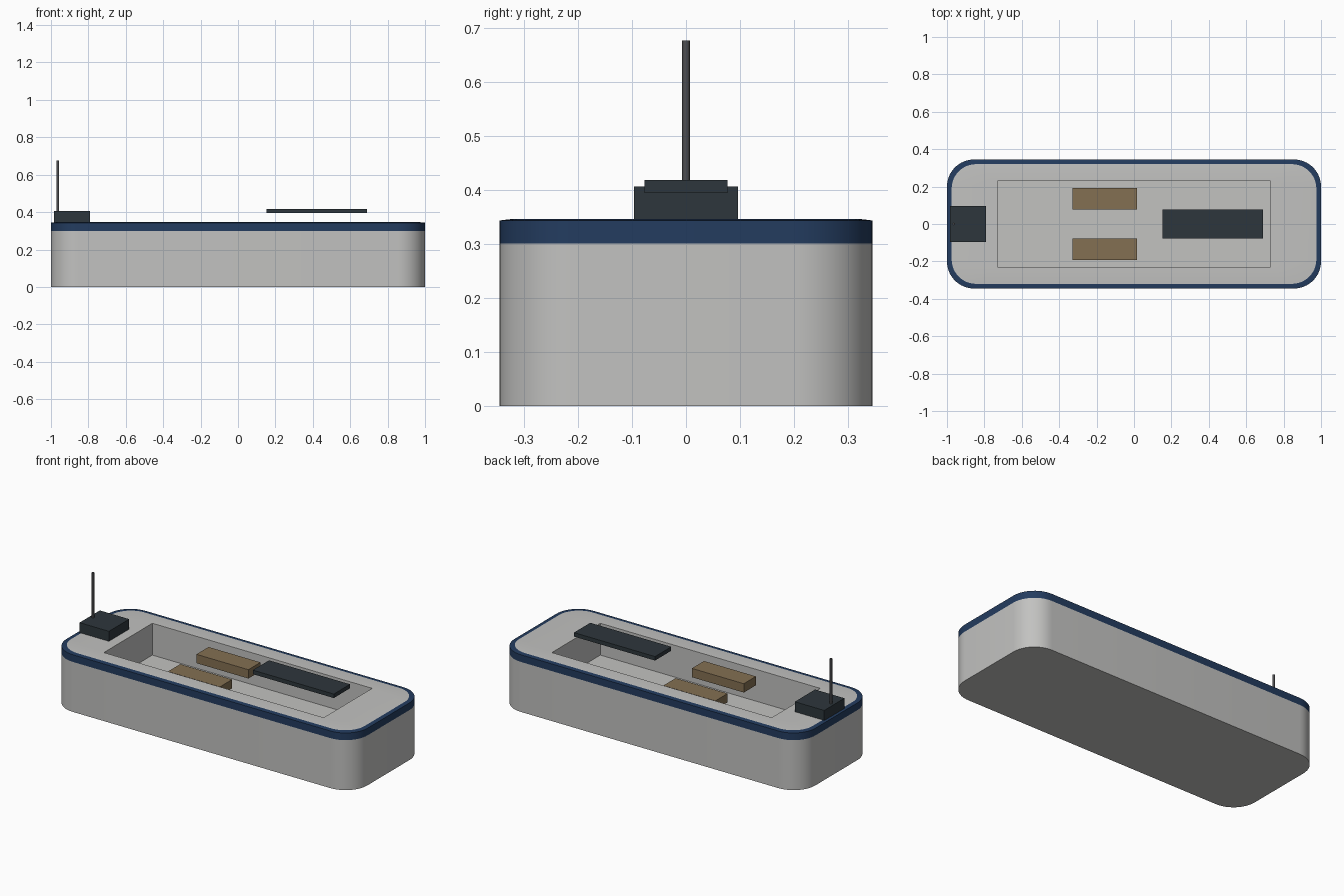
import bpy, bmesh, math

cube = bpy.data.objects.get("Cube")
if cube:
    bpy.data.objects.remove(cube, do_unlink=True)


def material(name, rgb):
    m = bpy.data.materials.new(name)
    m.use_nodes = True
    m.diffuse_color = (*rgb, 1)
    bsdf = next(n for n in m.node_tree.nodes if n.type == 'BSDF_PRINCIPLED')
    bsdf.inputs["Base Color"].default_value = (*rgb, 1)
    return m


GREY = material("hull grey", (0.54, 0.54, 0.53))
BLUE = material("rail blue", (0.017, 0.045, 0.115))
DARK = material("dark slate", (0.027, 0.037, 0.045))
TAN = material("seat tan", (0.23, 0.16, 0.085))
METAL = material("mast grey", (0.075, 0.075, 0.08))


def finish(bm, name, mats):
    bmesh.ops.recalc_face_normals(bm, faces=bm.faces)
    mesh = bpy.data.meshes.new(name)
    bm.to_mesh(mesh)
    bm.free()
    obj = bpy.data.objects.new(name, mesh)
    bpy.context.collection.objects.link(obj)
    for m in mats:
        mesh.materials.append(m)
    return obj


def box(name, mat, x, y, z):
    """Box from (low, high) pairs on each axis."""
    bm = bmesh.new()
    bmesh.ops.create_cube(bm, size=1)
    for v in bm.verts:
        for i, (low, high) in enumerate((x, y, z)):
            v.co[i] = high if v.co[i] > 0 else low
    return finish(bm, name, [mat])


def ring(bm, hx, hy, r, z, steps=12):
    """Rounded rectangle of vertices; a zero radius gives stacked corners."""
    verts = []
    for k, (sx, sy) in enumerate(((1, 1), (-1, 1), (-1, -1), (1, -1))):
        for i in range(steps + 1):
            a = math.pi / 2 * (k + i / steps)
            verts.append(bm.verts.new((sx * (hx - r) + r * math.cos(a),
                                       sy * (hy - r) + r * math.sin(a), z)))
    return verts


# Hull: stacked outlines from the keel, over the rail and deck, into the well
bm = bmesh.new()
outlines = [
    (1.0, 0.345, 0.145, 0.0, 0),
    (1.0, 0.345, 0.145, 0.3, 0),
    (1.0, 0.345, 0.145, 0.343, 1),
    (0.975, 0.32, 0.13, 0.346, 1),
    (0.73, 0.23, 0.0, 0.346, 0),
    (0.73, 0.23, 0.0, 0.155, 0),
]
rings = [ring(bm, *o[:4]) for o in outlines]
for lower, upper, o in zip(rings, rings[1:], outlines[1:]):
    for i in range(len(lower)):
        j = (i + 1) % len(lower)
        face = bm.faces.new((lower[i], lower[j], upper[j], upper[i]))
        face.material_index = o[4]
bm.faces.new(rings[0])
bm.faces.new(rings[-1])
bmesh.ops.remove_doubles(bm, verts=bm.verts, dist=0.0001)
hull = finish(bm, "hull", [GREY, BLUE])
bpy.ops.object.select_all(action='DESELECT')
hull.select_set(True)
bpy.context.view_layer.objects.active = hull
bpy.ops.object.shade_smooth_by_angle(angle=math.radians(30))

# Pair of seats in the well
for side, s in (("left", 1), ("right", -1)):
    y = sorted((s * 0.077, s * 0.192))
    box("seat_" + side, TAN, (-0.33, 0.015), y, (0.272, 0.325))

# Roof panel above the well
box("roof_panel", DARK, (0.152, 0.69), (-0.077, 0.077), (0.394, 0.418))

# Stern motor box and mast
box("motor_box", DARK, (-0.985, -0.79), (-0.096, 0.096), (0.345, 0.406))
bm = bmesh.new()
bmesh.ops.create_cone(bm, cap_ends=True, segments=12, radius1=0.007,
                      radius2=0.007, depth=0.275)
mast = finish(bm, "mast", [METAL])
mast.location = (-0.963, 0, 0.5385)
bpy.ops.object.select_all(action='DESELECT')
mast.select_set(True)
bpy.context.view_layer.objects.active = mast
bpy.ops.object.shade_smooth_by_angle(angle=math.radians(40))
